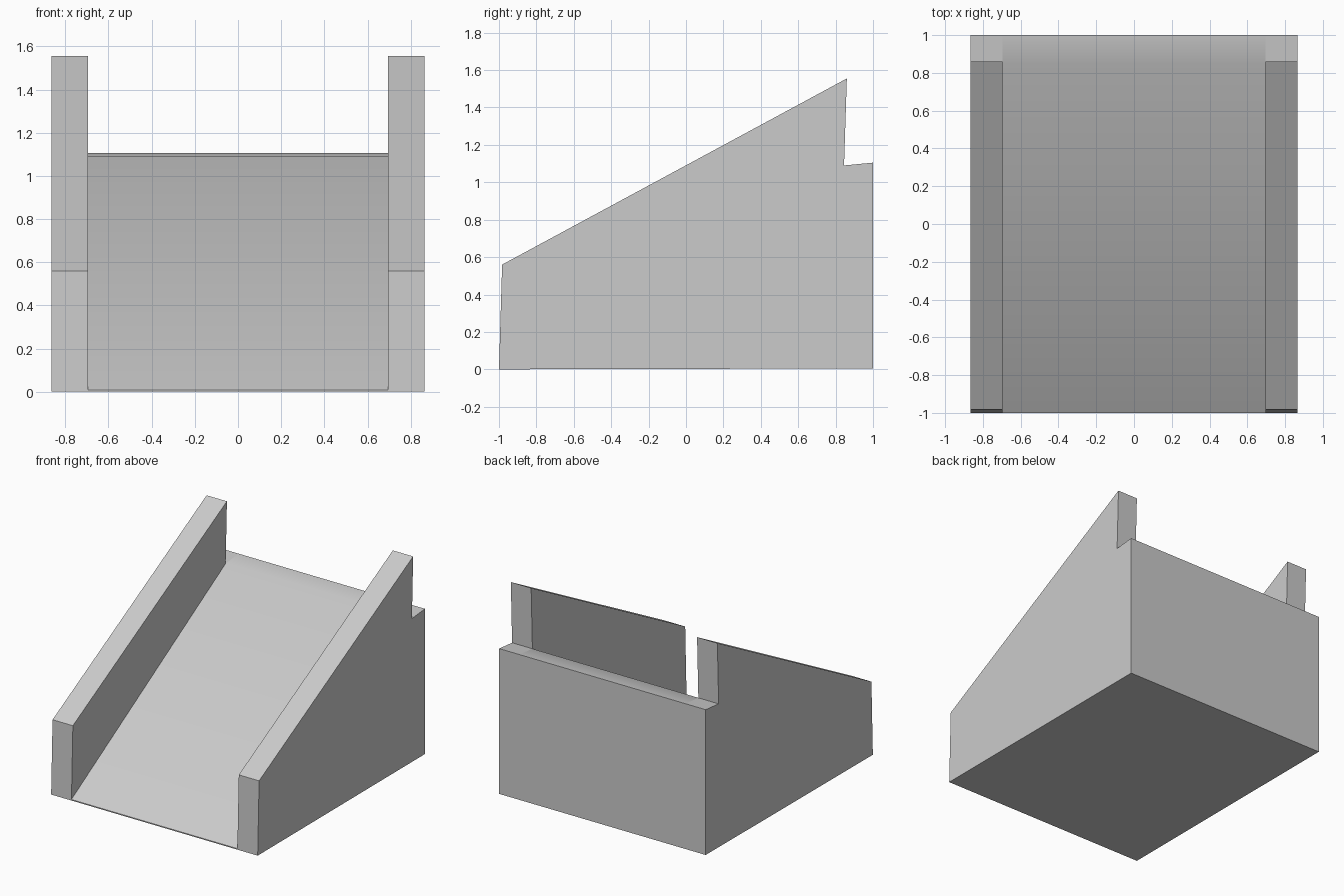
import bpy
import bmesh
import math

cube = bpy.data.objects.get("Cube")
if cube:
    bpy.data.objects.remove(cube, do_unlink=True)

# Single plain grey
grey = bpy.data.materials.new("plain_grey")
grey.use_nodes = True
colour = (0.6, 0.6, 0.6, 1)
grey.diffuse_color = colour
grey.node_tree.nodes["Principled BSDF"].inputs["Base Color"].default_value = colour


def extrude_profile(name, profile, x0, x1):
    """Extrude a (y, z) outline from x0 to x1."""
    bm = bmesh.new()
    face = bm.faces.new([bm.verts.new((x0, y, z)) for y, z in profile])
    result = bmesh.ops.extrude_face_region(bm, geom=[face])
    moved = [v for v in result["geom"] if isinstance(v, bmesh.types.BMVert)]
    bmesh.ops.translate(bm, verts=moved, vec=(x1 - x0, 0, 0))
    bmesh.ops.recalc_face_normals(bm, faces=bm.faces)
    mesh = bpy.data.meshes.new(name)
    bm.to_mesh(mesh)
    bm.free()
    mesh.materials.append(grey)
    obj = bpy.data.objects.new(name, mesh)
    bpy.context.collection.objects.link(obj)
    return obj


INNER, OUTER = 0.695, 0.865
front_toe, back_foot = (-1, 0), (1, 0.005)
back_edge, ledge_corner = (1, 1.105), (0.845, 1.09)

# Sloping deck with its narrow top landing, softened where they meet
ramp = extrude_profile(
    "ramp", [front_toe, back_foot, back_edge, ledge_corner, (-1, 0.008)], -INNER, INNER)
bpy.ops.object.select_all(action="DESELECT")
ramp.select_set(True)
bpy.context.view_layer.objects.active = ramp
bpy.ops.object.shade_smooth_by_angle(angle=math.radians(30))

# Side walls rising above the deck, notched at the landing
wall_profile = [front_toe, back_foot, back_edge, ledge_corner, (0.86, 1.555), (-0.983, 0.56)]
for side, sign in (("left", 1), ("right", -1)):
    extrude_profile(side + "_side_wall", wall_profile, sign * INNER, sign * OUTER)
